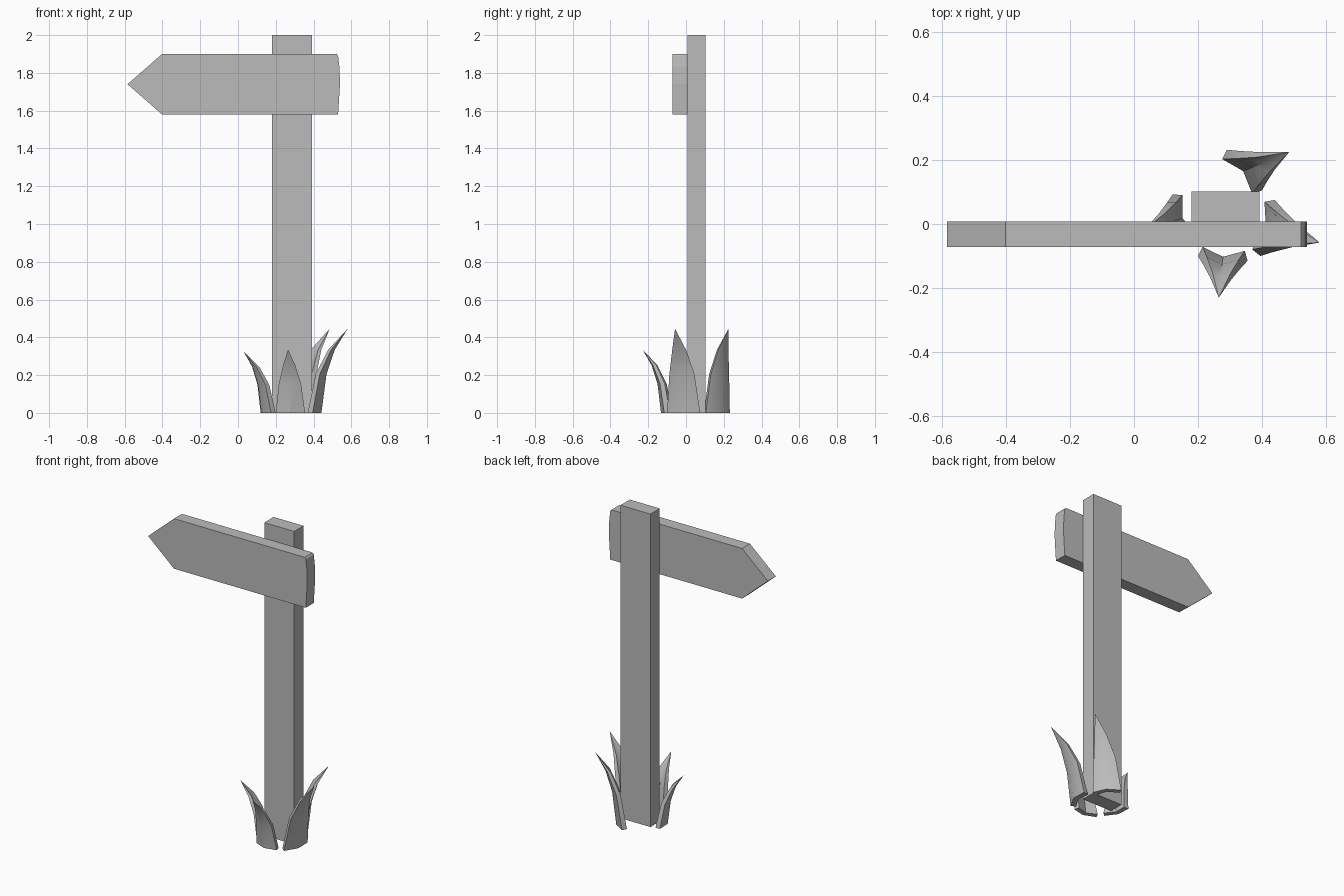
import bpy, bmesh
from mathutils import Vector

if "Cube" in bpy.data.objects:
    bpy.data.objects.remove(bpy.data.objects["Cube"])

grey = bpy.data.materials.new("plain grey")
grey.diffuse_color = (0.5, 0.5, 0.5, 1)
grey.use_nodes = True
grey.node_tree.nodes["Principled BSDF"].inputs["Base Color"].default_value = grey.diffuse_color


def make_object(name, bm):
    bmesh.ops.recalc_face_normals(bm, faces=bm.faces)
    mesh = bpy.data.meshes.new(name)
    bm.to_mesh(mesh)
    bm.free()
    mesh.materials.append(grey)
    obj = bpy.data.objects.new(name, mesh)
    bpy.context.collection.objects.link(obj)
    return obj


def extrude_profile(name, profile, y0, y1):
    """Extrude an (x, z) outline from y0 to y1."""
    bm = bmesh.new()
    face = bm.faces.new([bm.verts.new((x, y0, z)) for x, z in profile])
    ext = bmesh.ops.extrude_face_region(bm, geom=[face])
    moved = [v for v in ext["geom"] if isinstance(v, bmesh.types.BMVert)]
    bmesh.ops.translate(bm, verts=moved, vec=(0, y1 - y0, 0))
    return make_object(name, bm)


def blade(name, a, b, tip, bulge=0.025, thick=0.03):
    """Curved leaf: crescent base between outer ends a and b, swept to a tip."""
    a, b, tip = Vector((*a, 0)), Vector((*b, 0)), Vector(tip)
    centre, half = (a + b) / 2, (b - a) / 2
    out = Vector((half.y, -half.x, 0)).normalized()
    lean = Vector((tip.x, tip.y, 0)) - centre
    bm = bmesh.new()
    rings = []
    # height share, lean share, width share
    for h, s, w in ((0, 0, 1), (0.46, 0.2, 0.76), (0.75, 0.52, 0.42)):
        c = centre + lean * s + Vector((0, 0, tip.z * h))
        t = thick * (0.3 + 0.7 * w)
        ring = [c - half * w, c + out * bulge * w, c + half * w,
                c + half * w * 0.85 - out * t,
                c + out * (bulge * w - t),
                c - half * w * 0.85 - out * t]
        rings.append([bm.verts.new(p) for p in ring])
    end = bm.verts.new(tip)
    for lo, hi in zip(rings, rings[1:]):
        for i in range(6):
            j = (i + 1) % 6
            bm.faces.new((lo[i], lo[j], hi[j], hi[i]))
    for i in range(6):
        bm.faces.new((rings[-1][i], rings[-1][(i + 1) % 6], end))
    r = rings[0]
    bm.faces.new((r[0], r[5], r[4], r[1]))
    bm.faces.new((r[1], r[4], r[3], r[2]))
    obj = make_object(name, bm)
    bpy.ops.object.select_all(action='DESELECT')
    obj.select_set(True)
    bpy.context.view_layer.objects.active = obj
    bpy.ops.object.shade_smooth_by_angle(angle=0.6)


# Upright post
extrude_profile("post", [(0.18, 0), (0.392, 0), (0.392, 2), (0.18, 2)], 0.008, 0.102)

# Arrow board with a slightly bowed right end
extrude_profile("arrow_board", [
    (-0.585, 1.74), (-0.402, 1.58), (0.53, 1.58), (0.54, 1.74),
    (0.537, 1.83), (0.53, 1.89), (0.522, 1.9), (-0.402, 1.9)], -0.072, 0.008)

# Grass leaves around the foot
blade("front_leaf", (0.20, -0.10), (0.355, -0.115), (0.265, -0.23, 0.335))
blade("left_leaf", (0.12, 0.092), (0.175, -0.06), (0.03, -0.02, 0.325))
blade("right_leaf", (0.395, -0.10), (0.44, 0.075), (0.58, -0.058, 0.445))
blade("back_leaf", (0.40, 0.105), (0.29, 0.232), (0.485, 0.225, 0.445))
